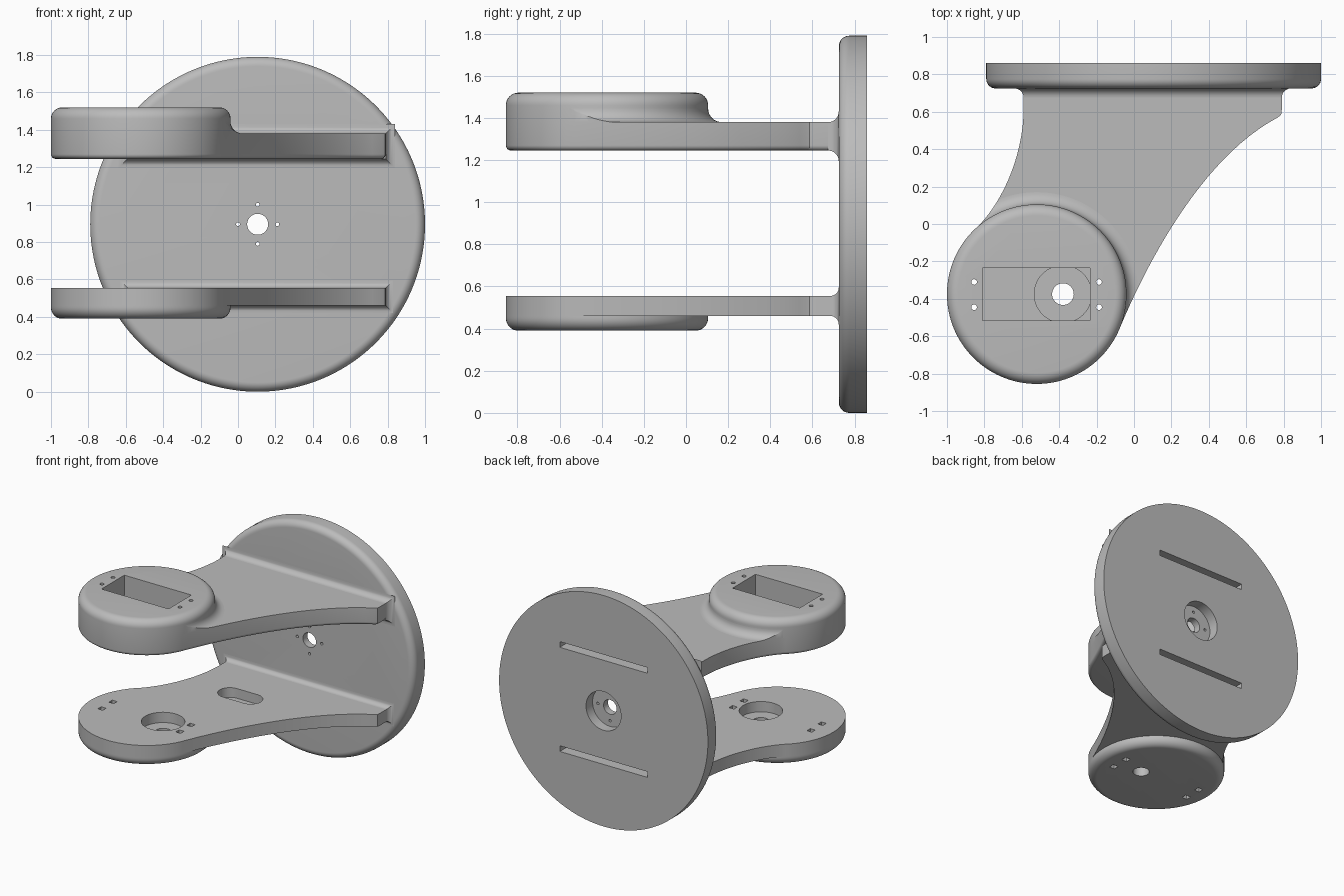
import bpy
import bmesh
from math import sin, cos, pi, radians
from mathutils import Vector

if "Cube" in bpy.data.objects:
    bpy.data.objects.remove(bpy.data.objects["Cube"])

grey = bpy.data.materials.new("plain grey")
grey.use_nodes = True
grey.diffuse_color = (0.5, 0.5, 0.5, 1)
grey.node_tree.nodes["Principled BSDF"].inputs["Base Color"].default_value = (0.5, 0.5, 0.5, 1)

POD = (-0.52, -0.375)      # pivot end of the arms
POD_R = 0.48
DISC = (0.105, 0.895)      # x and z of the wall disc
FACE, BACK = 0.725, 0.86   # front and back planes of the disc


# ---- helpers ----
def loft(name, loops):
    """Solid skinned through closed loops of equal length, capped at both ends."""
    bm = bmesh.new()
    rings = [[bm.verts.new(p) for p in loop] for loop in loops]
    n = len(rings[0])
    for a, b in zip(rings, rings[1:]):
        for i in range(n):
            j = (i + 1) % n
            bm.faces.new((a[i], a[j], b[j], b[i]))
    bm.faces.new(rings[0])
    bm.faces.new(rings[-1])
    bmesh.ops.recalc_face_normals(bm, faces=bm.faces[:])
    mesh = bpy.data.meshes.new(name)
    bm.to_mesh(mesh)
    bm.free()
    mesh.materials.append(grey)
    obj = bpy.data.objects.new(name, mesh)
    bpy.context.scene.collection.objects.link(obj)
    return obj


def turned(name, centre, profile, axis="Z", n=180):
    """Round part from (radius, height) pairs along z or y."""
    def ring(r, h):
        pts = [(centre[0] + r * cos(2 * pi * i / n), centre[1] + r * sin(2 * pi * i / n))
               for i in range(n)]
        return [(u, v, h) if axis == "Z" else (u, h, v) for u, v in pts]
    return loft(name, [ring(r, h) for r, h in profile])


def prism(name, pts, z0, z1):
    return loft(name, [[(x, y, z) for x, y in pts] for z in (z0, z1)])


def box(name, x, y, z):
    return prism(name, [(x[0], y[0]), (x[1], y[0]), (x[1], y[1]), (x[0], y[1])], *z)


def boolean(obj, cutters, operation="DIFFERENCE"):
    for c in cutters:
        mod = obj.modifiers.new("cut", "BOOLEAN")
        mod.operation, mod.solver, mod.object = operation, "EXACT", c
    deps = bpy.context.evaluated_depsgraph_get()
    mesh = bpy.data.meshes.new_from_object(obj.evaluated_get(deps))
    obj.modifiers.clear()
    obj.data = mesh


def rounded(r, h, rad, sign, steps=8):
    """Quarter-round rim ending on the flat at height h."""
    return [(r - rad + rad * cos(t), h - sign * rad + sign * rad * sin(t))
            for t in (pi / 2 * i / steps for i in range(steps + 1))]


def bezier(a, b, c, d, steps=24):
    a, b, c, d = map(Vector, (a, b, c, d))
    pts = []
    for i in range(steps + 1):
        t = i / steps
        s = 1 - t
        pts.append(tuple(a * s**3 + b * 3 * s * s * t + c * 3 * s * t * t + d * t**3))
    return pts


def polar(deg, r=POD_R):
    return (POD[0] + r * cos(radians(deg)), POD[1] + r * sin(radians(deg)))


def inset(pts, d):
    out = []
    for i, p in enumerate(pts):
        p = Vector(p)
        e1 = (p - Vector(pts[i - 1])).normalized()
        e2 = (Vector(pts[(i + 1) % len(pts)]) - p).normalized()
        n1, n2 = Vector((-e1.y, e1.x)), Vector((-e2.y, e2.x))
        out.append(tuple(p + (n1 + n2) * d / (1 + n1.dot(n2))))
    return out


def root_fillet(name, z0, z1, rad, steps=8):
    """Mitred cove around the arm where it meets the disc."""
    loops = []
    for i in range(steps + 1):
        t = pi / 2 * i / steps
        o, y = rad * (1 - cos(t)), FACE - rad + rad * sin(t)
        l, r, b, u = -0.59 - o, 0.79 + o, z0 - o, z1 + o
        loops.append([(l, y, b), (r, y, b), (r, y, u), (l, y, u)])
    return loft(name, loops)


# ---- arm outline, counter-clockwise from above ----
outline = [(0.79, 0.76), (-0.59, 0.76)]
outline += bezier((-0.59, 0.62), (-0.59, 0.4), (-0.68, 0.15), polar(130))[:-1]
outline += [polar(a) for a in range(130, 336, 2)]
outline += bezier(polar(336), (0.05, -0.25), (0.35, 0.35), (0.77, 0.57))
outline += [(0.787, 0.585), (0.79, 0.61)]

LOW0, LOW1 = 0.46, 0.555
UP0, UP1, UP_TOP, LOW_BASE = 1.245, 1.38, 1.52, 0.39

# ---- wall disc ----
disc = turned("wall_disc", DISC, [(0.895, BACK)] + rounded(0.895, FACE, 0.05, -1), "Y")

# ---- upper arm with rounded underside, and its pod ----
loops = []
for i in range(7):
    t = pi / 2 * i / 6
    ring = inset(outline, 0.025 * (1 - sin(t))) if i < 6 else outline
    loops.append([(x, y, UP0 + 0.025 * (1 - cos(t))) for x, y in ring])
loops.append([(x, y, UP1) for x, y in outline])
upper_arm = loft("upper_arm", loops)
upper_pod = turned("upper_pod", POD, [(POD_R, UP1)] + rounded(POD_R, UP_TOP, 0.06, 1))

# cove between the upper pod and its arm, trimmed to the arm outline
COVE = 0.065
section = [(0.4, UP1), (POD_R + COVE, UP1)]
for i in range(1, 9):
    t = pi / 2 * i / 8
    section.append((POD_R + COVE * (1 - sin(t)), UP1 + COVE * (1 - cos(t))))
section.append((0.4, UP1 + COVE))
pod_cove = loft("pod_cove", [[(*polar(a, r), z) for r, z in section]
                             for a in range(-24, 132, 2)])
trim = prism("trim", outline, UP0, UP_TOP)
boolean(pod_cove, [trim], "INTERSECT")

# ---- lower arm and pod ----
lower_arm = prism("lower_arm", outline, LOW0, LOW1)
lower_pod = turned("lower_pod", POD, [(POD_R, LOW0)] + rounded(POD_R, LOW_BASE, 0.06, -1))

upper_root = root_fillet("upper_root_fillet", UP0, UP1, 0.05)
lower_root = root_fillet("lower_root_fillet", LOW0, LOW1, 0.04)

# ---- cutters ----
SCREWS = [(x, y) for x in (-0.855, -0.187) for y in (-0.445, -0.31)]
SHAFT = (-0.38, -0.375)
window = [box("window_cut", (-0.81, -0.235), (-0.515, -0.235), (1.1, 1.7))]
screws = [turned("screw_cut", s, [(0.015, 1.1), (0.015, 1.7)], n=24) for s in SCREWS]
nuts = [box("nut_cut", (x - 0.021, x + 0.021), (y - 0.021, y + 0.021), (0.3, 0.7))
        for x, y in SCREWS]
shaft = [turned("shaft_cut", SHAFT, [(0.058, 0.3), (0.058, 0.7)], n=48)]
horn = [turned("horn_cut", SHAFT, [(0.153, 0.475), (0.153, 0.7)], n=96)]


def cable_cut(z0, z1):
    pts = []
    for side, start in ((1, -90), (-1, 90)):
        for a in range(start, start + 181, 6):
            pts.append((-0.18 + side * 0.09 + 0.085 * cos(radians(a)),
                        0.285 + 0.085 * sin(radians(a))))
    return prism("cable_cut", pts, z0, z1)


def slot_cut(z):
    return box("slot_cut", (DISC[0] - 0.375, DISC[0] + 0.375), (0.45, 0.95),
               (z - 0.022, z + 0.022))


slot_up, slot_low = slot_cut(1.31), slot_cut(0.503)
cable_low, cable_up = cable_cut(0.48, 0.7), cable_cut(1.1, 1.33)
hub = [turned("hub_cut", DISC, [(0.15, 0.78), (0.15, 0.95)], "Y", 96),
       turned("hub_cut", DISC, [(0.056, 0.6), (0.056, 0.95)], "Y", 48)]
for dx, dz in ((1, 0), (-1, 0), (0, 1), (0, -1)):
    c = (DISC[0] + dx * 0.105, DISC[1] + dz * 0.105)
    hub.append(turned("hub_cut", c, [(0.01, 0.6), (0.01, 0.95)], "Y", 16))

boolean(disc, hub + [slot_up, slot_low])
boolean(upper_arm, window + screws + [slot_up, cable_up])
boolean(upper_pod, window + screws)
boolean(pod_cove, screws)
boolean(lower_arm, horn + shaft + nuts + [slot_low, cable_low])
boolean(lower_pod, shaft + nuts)
boolean(upper_root, [slot_up])
boolean(lower_root, [slot_low])

for c in window + screws + nuts + shaft + horn + hub + [slot_up, slot_low, cable_low, cable_up, trim]:
    bpy.data.objects.remove(c)

# ---- shading ----
bpy.ops.object.select_all(action="DESELECT")
for obj in (disc, upper_arm, upper_pod, pod_cove, lower_arm, lower_pod, upper_root, lower_root):
    obj.select_set(True)
    bpy.context.view_layer.objects.active = obj
bpy.ops.object.shade_smooth_by_angle(angle=radians(30))
